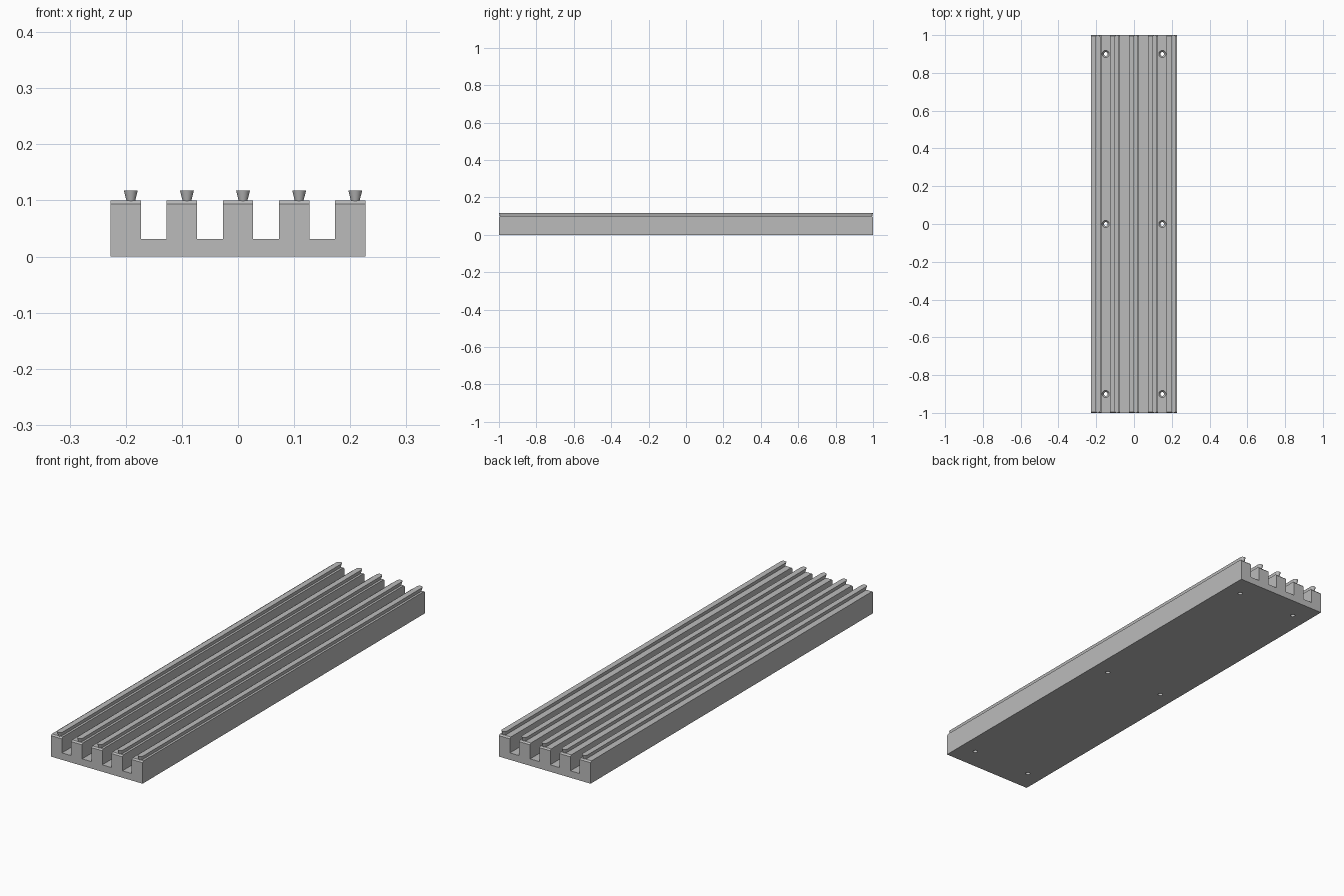
import bpy, bmesh, math

cube = bpy.data.objects.get("Cube")
if cube:
    bpy.data.objects.remove(cube, do_unlink=True)

HALF_W, TOP, FLOOR, SLOT_HALF = 0.227, 0.1, 0.031, 0.023
CHAMFER, PITCH = 0.006, 0.1

grey = bpy.data.materials.new("plain grey")
grey.use_nodes = True
grey.diffuse_color = (0.5, 0.5, 0.5, 1)
grey.node_tree.nodes["Principled BSDF"].inputs["Base Color"].default_value = (0.5, 0.5, 0.5, 1)


def loft(name, rings):
    """Closed solid skinned through matching rings of points."""
    bm = bmesh.new()
    loops = [[bm.verts.new(p) for p in ring] for ring in rings]
    n = len(loops[0])
    for a, b in zip(loops, loops[1:]):
        for i in range(n):
            j = (i + 1) % n
            bm.faces.new((a[i], a[j], b[j], b[i]))
    bm.faces.new(loops[0][::-1])
    bm.faces.new(loops[-1])
    bmesh.ops.recalc_face_normals(bm, faces=bm.faces)
    mesh = bpy.data.meshes.new(name)
    bm.to_mesh(mesh)
    bm.free()
    obj = bpy.data.objects.new(name, mesh)
    bpy.context.collection.objects.link(obj)
    mesh.materials.append(grey)
    return obj


def smooth(obj):
    bpy.ops.object.select_all(action="DESELECT")
    obj.select_set(True)
    bpy.context.view_layer.objects.active = obj
    bpy.ops.object.shade_smooth_by_angle(angle=math.radians(30))


def comb(y, top):
    """Cross-section of the slotted base at one station."""
    pts = [(-HALF_W, 0), (HALF_W, 0), (HALF_W, top)]
    for k in (1.5, 0.5, -0.5, -1.5):
        r, l = k * PITCH + SLOT_HALF, k * PITCH - SLOT_HALF
        pts += [(r, top), (r, FLOOR), (l, FLOOR), (l, top)]
    pts.append((-HALF_W, top))
    return [(x, y, z) for x, z in pts]


def circle(x, y, z, r, n=24):
    return [(x + r * math.cos(i * math.tau / n), y + r * math.sin(i * math.tau / n), z)
            for i in range(n)]


def stadium(x, z, r, reach, n=12):
    """Long rounded outline running along y."""
    pts = []
    for side in (1, -1):
        for i in range(n + 1):
            a = math.pi * i / n
            pts.append((x + side * r * math.cos(a), side * (reach + r * math.sin(a)), z))
    return pts


# Slotted base with chamfered tooth ends
base = loft("slotted_base", [comb(-1, TOP - CHAMFER), comb(-1 + CHAMFER, TOP),
                             comb(1 - CHAMFER, TOP), comb(1, TOP - CHAMFER)])

# Countersunk screw holes in the outer slots
for x in (-0.15, 0.15):
    for y in (-0.9, 0, 0.9):
        cutter = loft("screw_hole_cutter", [
            circle(x, y, -0.01, 0.01), circle(x, y, 0.02, 0.01),
            circle(x, y, FLOOR, 0.019), circle(x, y, FLOOR + 0.01, 0.019)])
        cut = base.modifiers.new("screw_hole", "BOOLEAN")
        cut.operation, cut.solver, cut.object = "DIFFERENCE", "EXACT", cutter
        bpy.context.view_layer.objects.active = base
        bpy.ops.object.modifier_apply(modifier=cut.name)
        bpy.data.objects.remove(cutter, do_unlink=True)
smooth(base)

# Dovetail ridges with rounded ends, one on each tooth
for k in range(-2, 3):
    x = k * PITCH + 0.009
    ridge = loft("dovetail_ridge", [stadium(x, 0.095, 0.0065, 0.9875),
                                    stadium(x, 0.118, 0.0125, 0.9875)])
    smooth(ridge)
